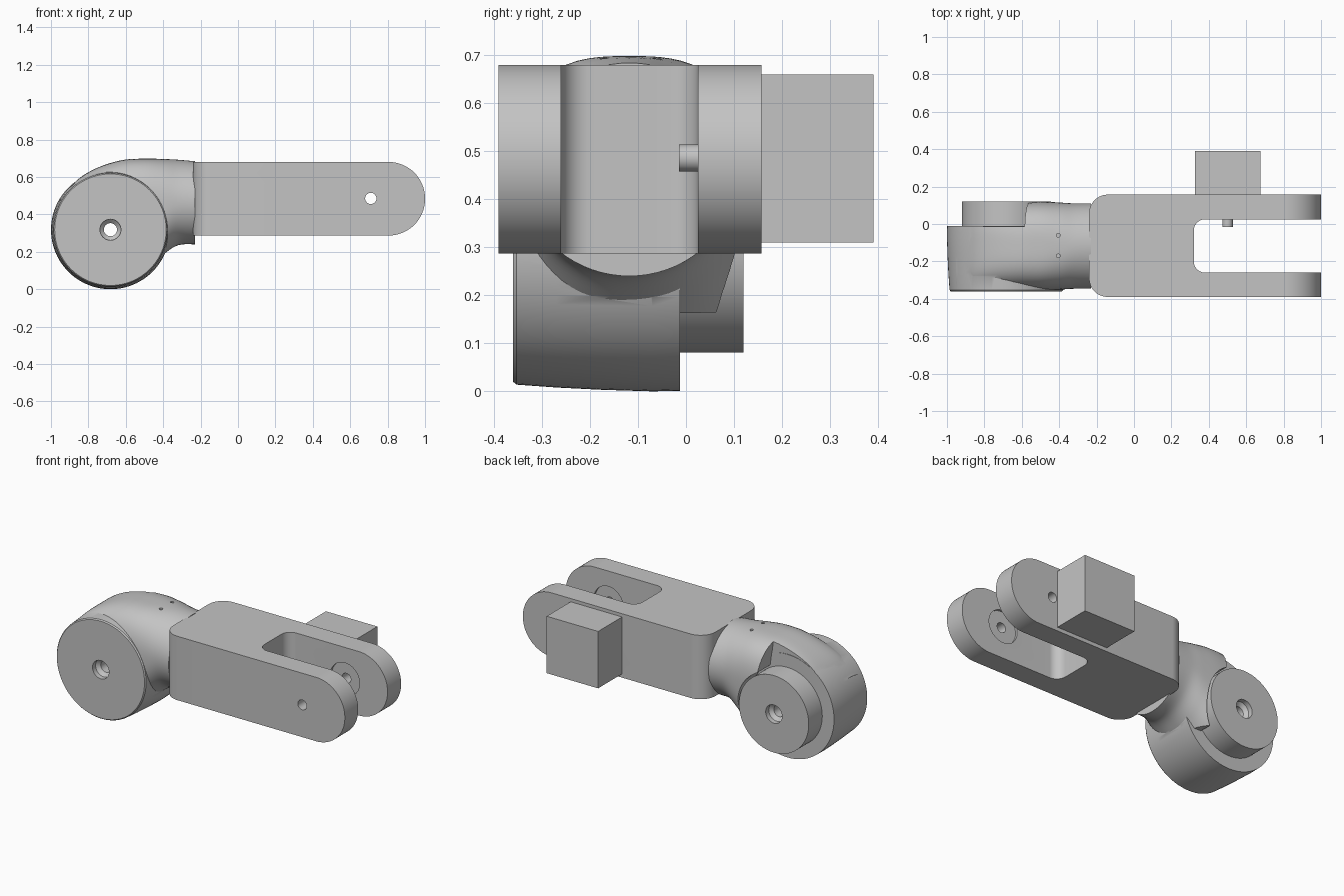
import bpy
import bmesh
from math import sin, cos, pi, radians, tan
from mathutils import Vector

cube = bpy.data.objects.get("Cube")
if cube:
    bpy.data.objects.remove(cube, do_unlink=True)

grey = bpy.data.materials.new("plain_grey")
grey.use_nodes = True
colour = (0.55, 0.55, 0.55, 1)
grey.diffuse_color = colour
for node in grey.node_tree.nodes:
    if node.type == "BSDF_PRINCIPLED":
        node.inputs["Base Color"].default_value = colour


def skin(name, rings):
    """Closed solid through a list of rings with equal point counts."""
    bm = bmesh.new()
    rows = [[bm.verts.new(p) for p in ring] for ring in rings]
    n = len(rows[0])
    for a, b in zip(rows, rows[1:]):
        for i in range(n):
            j = (i + 1) % n
            bm.faces.new((a[i], a[j], b[j], b[i]))
    bm.faces.new(rows[0])
    bm.faces.new(rows[-1])
    bmesh.ops.recalc_face_normals(bm, faces=bm.faces)
    mesh = bpy.data.meshes.new(name)
    bm.to_mesh(mesh)
    bm.free()
    mesh.materials.append(grey)
    ob = bpy.data.objects.new(name, mesh)
    bpy.context.collection.objects.link(ob)
    return ob


def prism(name, points, axis, low, high):
    """Extrude a flat outline along y (outline in xz) or z (outline in xy)."""
    if axis == "y":
        return skin(name, [[(u, w, v) for u, v in points] for w in (low, high)])
    return skin(name, [[(u, v, w) for u, v in points] for w in (low, high)])


def lathe(name, x, z, profile, steps=96):
    """Revolve (radius, y) pairs about an axis along y."""
    turn = [2 * pi * i / steps for i in range(steps)]
    return skin(name, [[(x + r * cos(t), y, z + r * sin(t)) for t in turn]
                       for r, y in profile])


def rounded(corners, steps=14):
    """Outline whose corners (u, v, radius) are filleted."""
    out = []
    n = len(corners)
    for i, (u, v, r) in enumerate(corners):
        p = Vector((u, v))
        if not r:
            out.append(tuple(p))
            continue
        a = (Vector(corners[i - 1][:2]) - p).normalized()
        b = (Vector(corners[(i + 1) % n][:2]) - p).normalized()
        half = a.angle(b) / 2
        centre = p + (a + b).normalized() * (r / sin(half))
        s = p + a * (r / tan(half)) - centre
        e = p + b * (r / tan(half)) - centre
        full = s.angle(e)
        for k in range(steps + 1):
            t = k / steps
            q = (s * sin((1 - t) * full) + e * sin(t * full)) / sin(full)
            out.append(tuple(centre + q))
    return out


def combine(ob, other, operation):
    """Apply a boolean and discard the second solid."""
    other.hide_render = True
    mod = ob.modifiers.new("combine", "BOOLEAN")
    mod.operation = operation
    mod.solver = "EXACT"
    mod.object = other
    bpy.context.view_layer.objects.active = ob
    bpy.ops.object.modifier_apply(modifier=mod.name)
    bpy.data.objects.remove(other, do_unlink=True)


def smooth(ob):
    bpy.ops.object.select_all(action="DESELECT")
    ob.select_set(True)
    bpy.context.view_layer.objects.active = ob
    bpy.ops.object.shade_smooth_by_angle(angle=radians(28))


# Forked arm: plan outline crossed with a round-ended side outline
plan = rounded([(-.24, -.39, .1), (1, -.39, 0), (1, -.26, 0), (.32, -.26, .06),
                (.32, .025, .06), (1, .025, 0), (1, .157, 0), (-.24, .157, .1)])
fork = prism("forked_arm", plan, "z", .2, .8)
side = rounded([(-.4, .287, 0), (1, .287, .195), (1, .68, .195), (-.4, .68, 0)], 32)
combine(fork, prism("side_outline", side, "y", -.6, .6), "INTERSECT")

# Pin holes through both prongs with shallow round recesses inside
for r, low, high in ((.03, -.5, .3), (.1, -.275, -.2), (.1, -.02, .04)):
    combine(fork, lathe("prong_cutter", .71, .485, [(r, low), (r, high)], 64), "DIFFERENCE")
smooth(fork)

# Motor block and its short shaft
prism("motor_block", [(.325, .31), (.675, .31), (.675, .66), (.325, .66)], "y", .155, .39)
smooth(lathe("motor_shaft", .5, .486, [(.028, -.015), (.028, .03)], 32))

# Swept neck: rounded sections (x, bottom, top, half width, squareness)
stations = [(-.23, .24, .684, .228, 2), (-.32, .235, .692, .228, 2.1),
            (-.40, .185, .696, .233, 2.5), (-.50, .10, .698, .238, 3),
            (-.62, .06, .690, .239, 3.1), (-.75, .05, .650, .239, 3.4),
            (-.86, .12, .584, .239, 4), (-.95, .2, .48, .237, 5)]


def section(x, bottom, top, half, power, steps=72):
    ring = []
    for i in range(steps):
        c, s = cos(2 * pi * i / steps), sin(2 * pi * i / steps)
        size = (abs(c) ** power + abs(s) ** power) ** (-1 / power)
        ring.append((x, -.118 + half * c * size,
                     (top + bottom) / 2 + (top - bottom) / 2 * s * size))
    return ring


rings = []
for i in range(len(stations) - 1):
    quad = [stations[min(max(i + k, 0), len(stations) - 1)] for k in (-1, 0, 1, 2)]
    for step in range(6):
        t = step / 6
        rings.append(section(*[
            b + t * (c - a) / 2 + t * t * (a - 2.5 * b + 2 * c - d / 2)
            + t ** 3 * (1.5 * (b - c) + (d - a) / 2) for a, b, c, d in zip(*quad)]))
rings.append(section(*stations[-1]))
knuckle = skin("knuckle", rings)

# Clearance around the rear boss, leaving lips on the neck
cx, cz = -.682, .318
arc = [(cx + .25 * cos(radians(a)), cz + .25 * sin(radians(a))) for a in range(-38, 63, 4)]
clearance = [(-1.2, -.2), (-.2, -.2), (-.2, .16)] + arc + [(-.6, .8), (-1.2, .8)]
combine(knuckle, prism("clearance", clearance, "y", -.014, .4), "DIFFERENCE")

# Barrel-shaped hub, rear boss and countersunk bore
hub = [(.298, -.36), (.304, -.353), (.310, -.27), (.315, -.17), (.318, -.07), (.317, -.012)]
combine(knuckle, lathe("hub", cx, cz, hub), "UNION")
combine(knuckle, lathe("boss", cx, cz, [(.237, -.1), (.237, .12)]), "UNION")
bore = [(.056, -.45), (.056, -.33), (.035, -.31), (.035, .07), (.056, .09), (.056, .2)]
combine(knuckle, lathe("bore", cx, cz, bore, 48), "DIFFERENCE")

# Two small screw holes on top of the neck
for y in (-.06, -.17):
    ring = [(-.405 + .01 * cos(pi * i / 8), y + .01 * sin(pi * i / 8)) for i in range(16)]
    combine(knuckle, prism("screw_hole", ring, "z", .62, .8), "DIFFERENCE")
smooth(knuckle)
